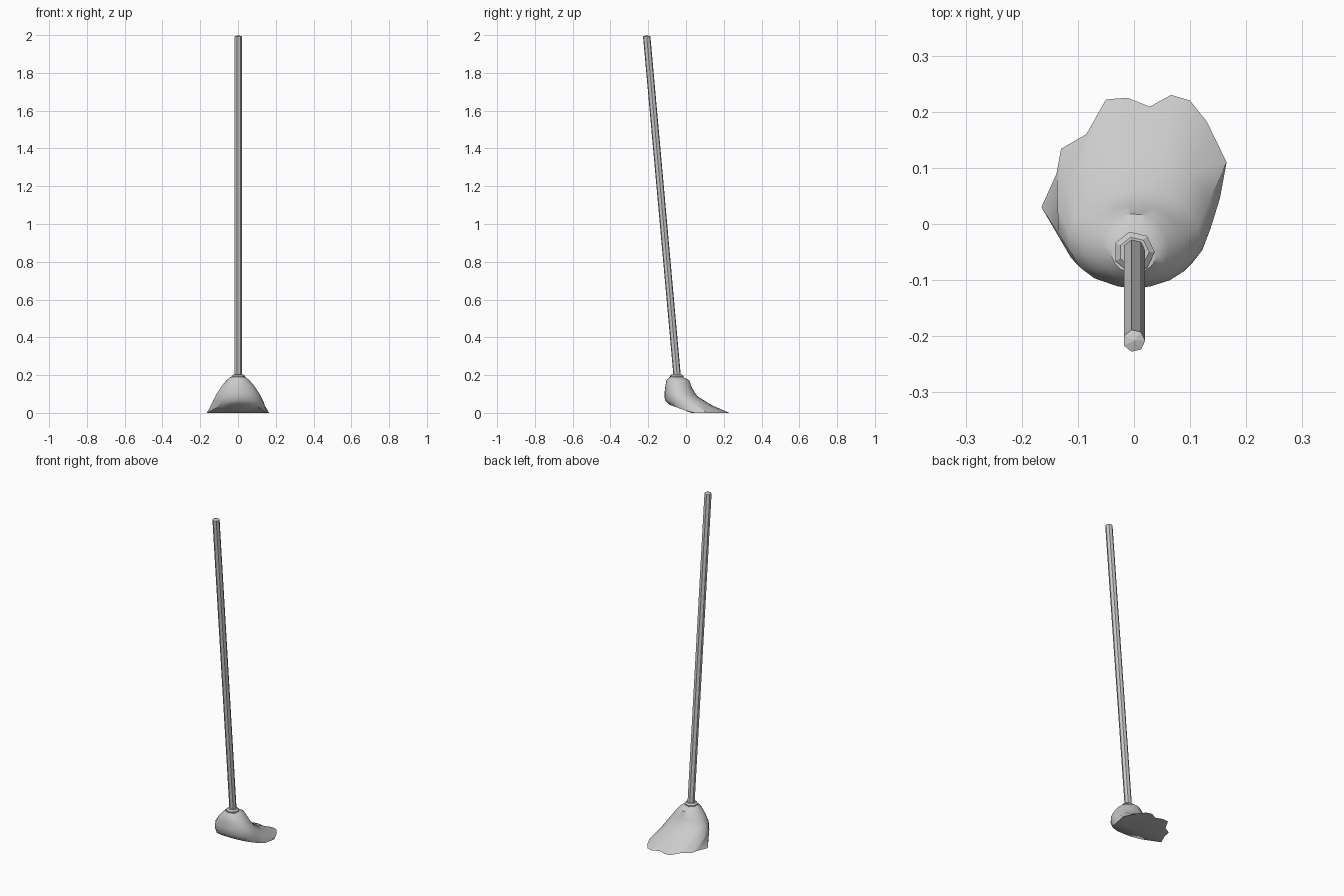
import bpy, bmesh, math
from mathutils import Vector

if "Cube" in bpy.data.objects:
    bpy.data.objects.remove(bpy.data.objects["Cube"])


def loft(name, rings, tip=None, base=None):
    """Skin a stack of counter-clockwise rings; optional centre points close the ends."""
    bm = bmesh.new()
    loops = [[bm.verts.new(p) for p in r] for r in rings]
    n = len(rings[0])
    for a, b in zip(loops, loops[1:]):
        for i in range(n):
            j = (i + 1) % n
            bm.faces.new((a[i], a[j], b[j], b[i]))
    for loop, centre in ((loops[0], base), (loops[-1], tip)):
        if centre is None:
            bm.faces.new(loop)
        else:
            c = bm.verts.new(centre)
            for i in range(n):
                bm.faces.new((loop[i], loop[(i + 1) % n], c))
    bmesh.ops.recalc_face_normals(bm, faces=bm.faces)
    me = bpy.data.meshes.new(name)
    bm.to_mesh(me)
    bm.free()
    ob = bpy.data.objects.new(name, me)
    bpy.context.collection.objects.link(ob)
    return ob


def circle(y, z, r, n=7):
    return [(r * math.cos(math.tau * i / n), y + r * math.sin(math.tau * i / n), z)
            for i in range(n)]


# Handle: seven-sided leaning pole with a slightly domed end
loft("handle", [circle(-0.042, 0.14, 0.02), circle(-0.208, 1.993, 0.02)],
     tip=(0, -0.208, 2.0))

# Collar: short seven-sided ring with a chamfered top
loft("collar", [circle(-0.05, 0.175, 0.036), circle(-0.05, 0.196, 0.037),
                circle(-0.05, 0.204, 0.027)])

# Mop head: ragged floor outline, lifted at the back
outline = [(0, -0.088), (0.04, -0.088), (0.09, -0.068), (0.12, -0.035), (0.135, 0.0),
           (0.153, 0.045), (0.165, 0.11), (0.13, 0.182), (0.10, 0.22), (0.066, 0.23),
           (0.028, 0.209), (-0.012, 0.225), (-0.05, 0.222), (-0.085, 0.16),
           (-0.13, 0.134), (-0.138, 0.09), (-0.165, 0.03), (-0.13, -0.02),
           (-0.10, -0.06), (-0.04, -0.088)]
rim = [(x, y, max(0.0, (0.03 - y) * 0.37)) for x, y in outline]
angles = [math.atan2((y - 0.07) / 0.16, x / 0.165) for x, y in outline]

# Cross-sections: half width, back y, front y, back z, front z
sections = [(0.138, -0.112, 0.135, 0.068, 0.042),
            (0.118, -0.114, 0.060, 0.105, 0.088),
            (0.090, -0.109, 0.032, 0.145, 0.132),
            (0.062, -0.103, 0.018, 0.172, 0.172),
            (0.040, -0.088, -0.015, 0.190, 0.190)]
rings = [rim]
for w, y0, y1, z0, z1 in sections:
    ring = []
    for a in angles:
        t = (1 + math.sin(a)) / 2
        ring.append((w * math.cos(a), y0 + (y1 - y0) * t, z0 + (z1 - z0) * t))
    rings.append(ring)
head = loft("mop_head", rings, base=(0, 0.035, 0))

# Soft shading on the head, crisp edge around the floor outline
bpy.context.view_layer.objects.active = head
head.select_set(True)
bpy.ops.object.shade_smooth_by_angle(angle=math.radians(40))
